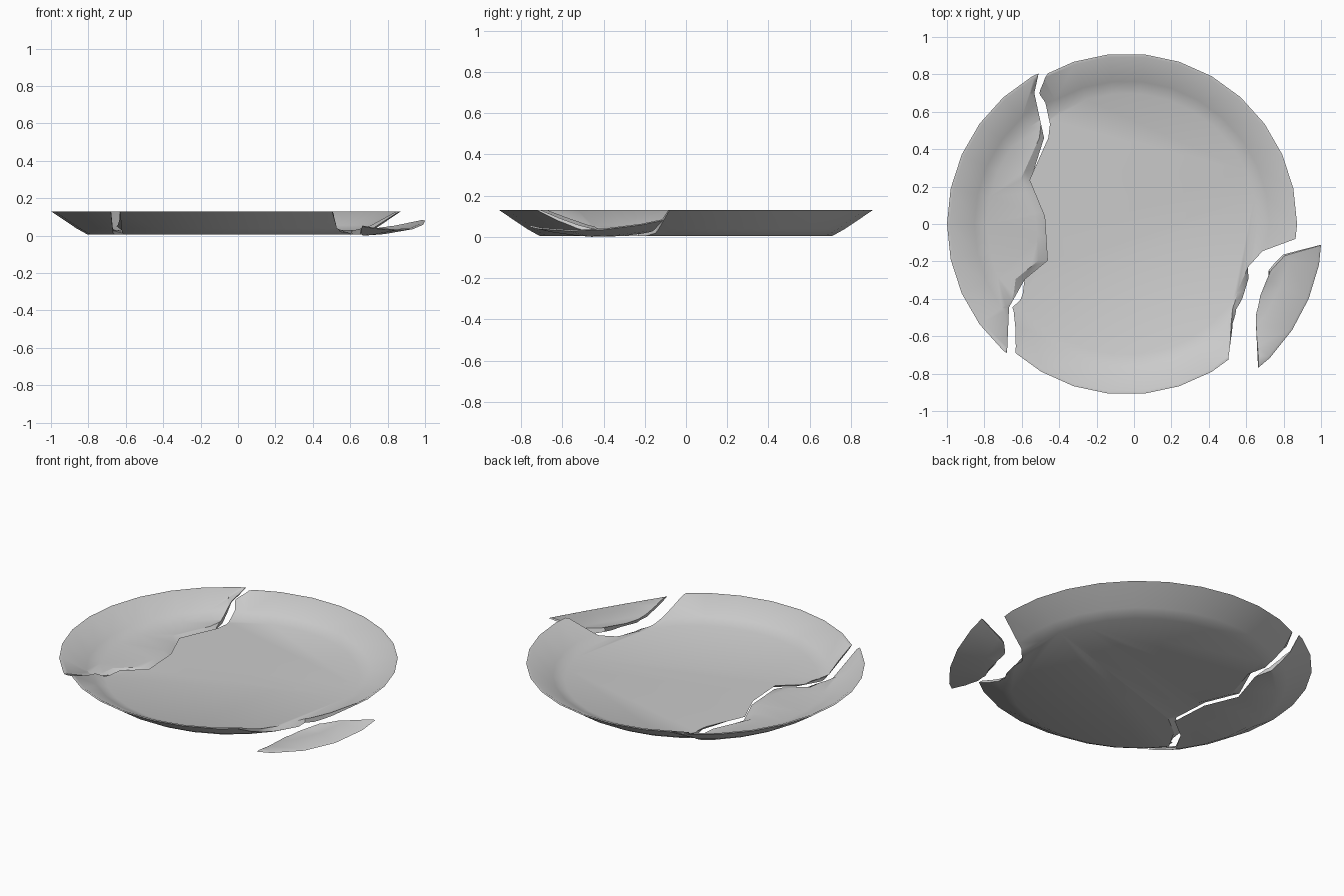
import bpy, bmesh, math
from mathutils import Matrix, Vector

if "Cube" in bpy.data.objects:
    bpy.data.objects.remove(bpy.data.objects["Cube"])

SIDES = 30
OUTER = [(0.715, 0.0), (0.775, 0.033), (0.912, 0.125)]
INNER = [(0.70, 0.024), (0.765, 0.05), (0.897, 0.125)]


def height(profile, r):
    if r <= profile[0][0]:
        return profile[0][1]
    for (r0, z0), (r1, z1) in zip(profile, profile[1:]):
        if r <= r1:
            return z0 + (z1 - z0) * (r - r0) / (r1 - r0)
    return profile[-1][1]


def make_object(name, bm):
    bmesh.ops.recalc_face_normals(bm, faces=bm.faces)
    mesh = bpy.data.meshes.new(name)
    bm.to_mesh(mesh)
    bm.free()
    obj = bpy.data.objects.new(name, mesh)
    bpy.context.collection.objects.link(obj)
    return obj


def loft(name, rings):
    """Closed solid from a stack of equal rings."""
    bm = bmesh.new()
    rows = [[bm.verts.new(p) for p in ring] for ring in rings]
    n = len(rows[0])
    for a, b in zip(rows, rows[1:]):
        for i in range(n):
            j = (i + 1) % n
            bm.faces.new((a[i], a[j], b[j], b[i]))
    caps = [bm.faces.new(rows[0]), bm.faces.new(rows[-1])]
    bmesh.ops.triangulate(bm, faces=caps)
    return make_object(name, bm)


def plate(name):
    rings = []
    for r, z in OUTER + INNER[::-1]:
        rings.append([(r * math.cos(2 * math.pi * i / SIDES),
                       r * math.sin(2 * math.pi * i / SIDES), z) for i in range(SIDES)])
    return loft(name, rings)


def crack_cutter(name, line, far):
    """Cutter with a ragged wall; line = x, y, and x shift on the underside."""
    rings = [[], [], [], []]
    for x, y, d in line:
        r = math.hypot(x, y)
        zo, zi = height(OUTER, r), height(INNER, r)
        if zi - zo < 0.01:
            zi = zo + 0.02
        for ring, p in zip(rings, [(x + d, y, -0.2), (x + d, y, zo),
                                   (x, y, zi), (x, y, 0.4)]):
            ring.append(p)
    for x, y in far:
        for ring, z in zip(rings, (-0.2, 0.0, 0.02, 0.4)):
            ring.append((x, y, z))
    obj = loft(name, rings)
    obj.hide_render = True
    obj.hide_viewport = False
    return obj


def cut(obj, cutter, operation):
    mod = obj.modifiers.new("crack", 'BOOLEAN')
    mod.object = cutter
    mod.operation = operation
    mod.solver = 'EXACT'


def bake(obj):
    graph = bpy.context.evaluated_depsgraph_get()
    mesh = bpy.data.meshes.new_from_object(obj.evaluated_get(graph))
    obj.modifiers.clear()
    obj.data = mesh


# Crack lines in plate coordinates
left_line = [(-0.40, 0.97, 0.02), (-0.443, 0.80, 0.02), (-0.465, 0.70, 0.02),
             (-0.418, 0.46, 0.025), (-0.519, 0.235, 0.055), (-0.438, 0.04, 0.055),
             (-0.423, -0.195, 0.055), (-0.545, -0.295, 0.05), (-0.61, -0.445, 0.03),
             (-0.61, -0.67, 0.02), (-0.61, -0.97, 0.02)]
chip_line = [(1.05, -0.03, 0), (0.903, -0.08, 0), (0.727, -0.145, 0), (0.65, -0.23, 0.0),
             (0.593, -0.36, 0.06), (0.567, -0.455, 0.03), (0.56, -0.53, 0.01),
             (0.545, -0.715, 0.0), (0.54, -0.95, 0.0)]
left_cutter = crack_cutter("left_cutter", left_line, [(-1.3, -1.0), (-1.3, 1.0)])
chip_cutter = crack_cutter("chip_cutter", chip_line, [(1.2, -0.95)])

# Three pieces of the broken plate
main = plate("plate_main_piece")
cut(main, left_cutter, 'DIFFERENCE')
cut(main, chip_cutter, 'DIFFERENCE')
left = plate("plate_left_piece")
cut(left, left_cutter, 'INTERSECT')
chip = plate("plate_rim_chip")
cut(chip, chip_cutter, 'INTERSECT')
bpy.context.view_layer.update()
for piece in (main, left, chip):
    bake(piece)
for cutter in (left_cutter, chip_cutter):
    bpy.data.objects.remove(cutter)

# Resting positions; the chip has tipped over onto its outer wall
main.data.transform(Matrix.Translation((-0.04, 0, 0.005)))
left.data.transform(Matrix.Translation((-0.088, 0, 0.005)))
pivot = Vector((0.724, -0.408, 0.125))
tip = Matrix.Rotation(math.radians(25), 4, Vector((0.48, 0.877, 0)))
lean = Matrix.Rotation(math.radians(2.5), 4, Vector((0.877, -0.48, 0)))
turn = Matrix.Rotation(math.radians(2), 4, 'Z')
chip.data.transform(Matrix.Translation((0.838, -0.445, 0)) @ turn @ lean @ tip
                    @ Matrix.Translation(-pivot))
low = min(v.co.z for v in chip.data.vertices)
right = max(v.co.x for v in chip.data.vertices)
chip.data.transform(Matrix.Translation((1 - right, 0, -low)))

bpy.ops.object.select_all(action='DESELECT')
for piece in (main, left, chip):
    piece.select_set(True)
bpy.context.view_layer.objects.active = main
bpy.ops.object.shade_smooth_by_angle(angle=math.radians(30))
